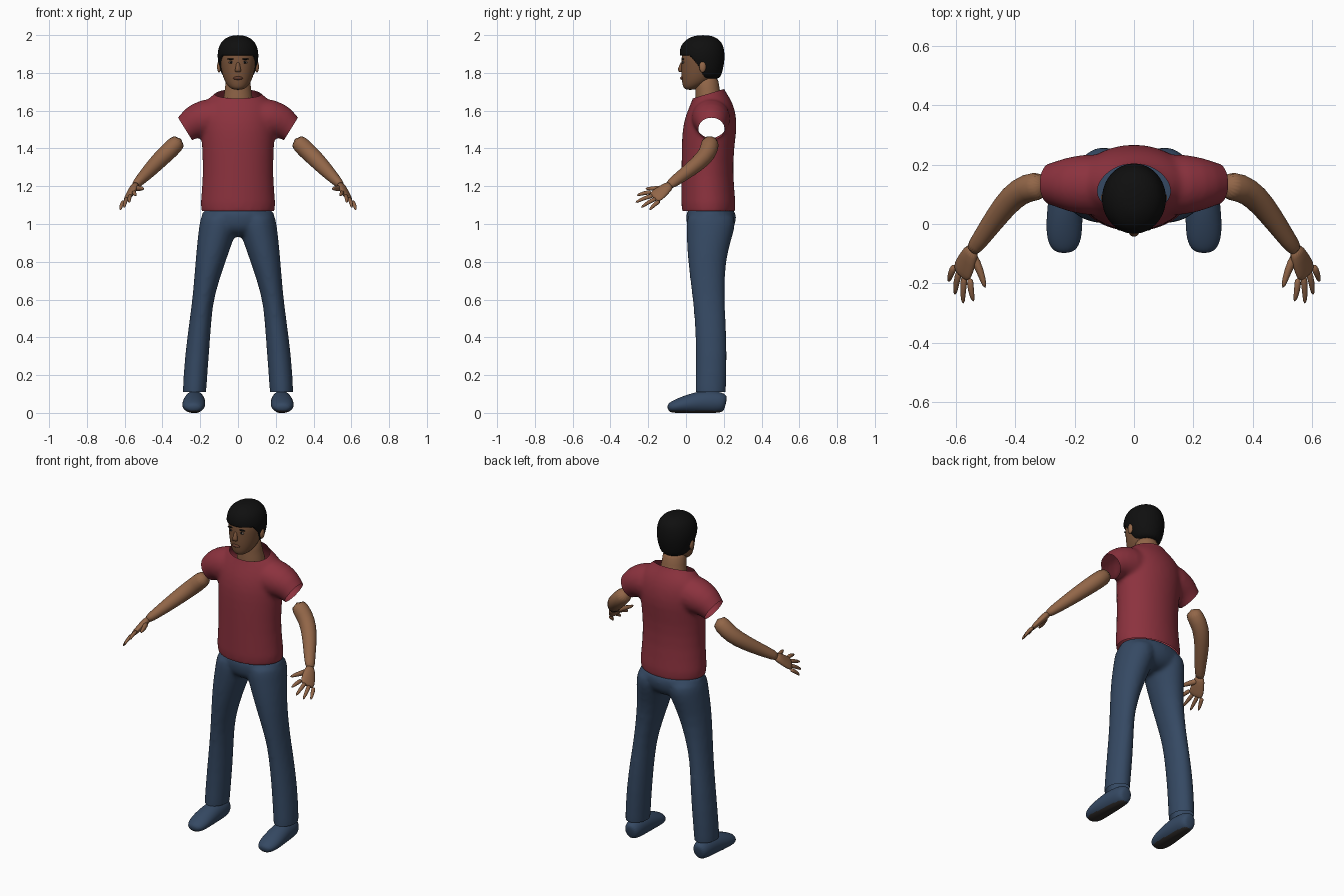
import bpy, bmesh, math
from mathutils import Vector

cube = bpy.data.objects.get("Cube")
if cube:
    bpy.data.objects.remove(cube, do_unlink=True)


def material(name, *srgb):
    col = [((c / 255 + 0.055) / 1.055) ** 2.4 for c in srgb] + [1]
    m = bpy.data.materials.new(name)
    m.use_nodes = True
    m.diffuse_color = col
    m.node_tree.nodes["Principled BSDF"].inputs["Base Color"].default_value = col
    return m


SKIN = material("skin", 146, 102, 72)
FACE = material("face_skin", 122, 84, 58)
SHIRT = material("red_cloth", 140, 50, 62)
DENIM = material("blue_denim", 53, 73, 99)
HAIR = material("black_hair", 15, 15, 15)
SOLE = material("dark_sole", 48, 44, 42)
EYE = material("eye_grey", 130, 115, 105)
LIP = material("lip_brown", 98, 60, 46)


def loft(bm, sections, side=None, flip=1, n=20):
    """Closed tube through (x, y, z, ru, rv); level rings unless a side axis is given."""
    pts = [Vector((s[0] * flip, s[1], s[2])) for s in sections]
    rings = []
    for i, (p, s) in enumerate(zip(pts, sections)):
        u, v = Vector((1, 0, 0)), Vector((0, 1, 0))
        if side:
            t = (pts[min(i + 1, len(pts) - 1)] - pts[max(i - 1, 0)]).normalized()
            u = Vector((side[0] * flip, side[1], side[2]))
            u = (u - t * u.dot(t)).normalized()
            v = t.cross(u)
        angles = [2 * math.pi * k / n for k in range(n)]
        rings.append([bm.verts.new(p + u * s[3] * math.cos(a) + v * s[4] * math.sin(a))
                      for a in angles])
    for a, b in zip(rings, rings[1:]):
        for k in range(n):
            bm.faces.new((a[k], a[(k + 1) % n], b[(k + 1) % n], b[k]))
    bm.faces.new(rings[0][::-1])
    bm.faces.new(rings[-1])


def finish(name, bm, mat, subdiv=1, voxel=0):
    """Turn the bmesh into a smooth object, fusing overlapping volumes if asked."""
    bmesh.ops.recalc_face_normals(bm, faces=bm.faces)
    mesh = bpy.data.meshes.new(name)
    bm.to_mesh(mesh)
    bm.free()
    ob = bpy.data.objects.new(name, mesh)
    bpy.context.collection.objects.link(ob)
    if subdiv:
        ob.modifiers.new("round", "SUBSURF").levels = subdiv
    if voxel:
        fuse = ob.modifiers.new("fuse", "REMESH")
        fuse.mode, fuse.voxel_size = "VOXEL", voxel
        blend = ob.modifiers.new("blend", "SMOOTH")
        blend.factor, blend.iterations = 0.5, 8
    dg = bpy.context.evaluated_depsgraph_get()
    ob.data = bpy.data.meshes.new_from_object(ob.evaluated_get(dg))
    ob.modifiers.clear()
    ob.data.materials.clear()
    ob.data.materials.append(mat)
    for p in ob.data.polygons:
        p.use_smooth = True
    return ob


def part(name, mat, sections, side=None, flip=1, subdiv=1):
    bm = bmesh.new()
    loft(bm, sections, side, flip)
    return finish(name, bm, mat, subdiv)


def blob(name, mat, centre, radii):
    bm = bmesh.new()
    bmesh.ops.create_uvsphere(bm, u_segments=16, v_segments=10, radius=1)
    for v in bm.verts:
        v.co = Vector(c + r * k for c, r, k in zip(centre, radii, v.co))
    return finish(name, bm, mat, 0)


def trim(ob, cuts):
    """Open the shell along planes; each cut is (point, normal, lowest z affected)."""
    bm = bmesh.new()
    bm.from_mesh(ob.data)
    for point, normal, floor in cuts:
        geom = [g for seq in (bm.verts, bm.edges) for g in seq
                if all(v.co.z > floor for v in getattr(g, "verts", [g]))]
        geom += [f for f in bm.faces if all(v.co.z > floor for v in f.verts)]
        bmesh.ops.bisect_plane(bm, geom=geom, plane_co=point, plane_no=normal,
                               clear_outer=True)
    bm.to_mesh(ob.data)
    bm.free()


SIDES = (("left", 1), ("right", -1))

# Shirt: hollow torso and short sleeves, open at hem, neck and cuffs
bm = bmesh.new()
loft(bm, [(0, y, z, rx, ry) for z, y, rx, ry in (
    (1.02, .12, .203, .147), (1.10, .12, .203, .147), (1.25, .112, .187, .138),
    (1.40, .115, .192, .14), (1.50, .125, .2, .147), (1.58, .132, .2, .135),
    (1.64, .137, .185, .112), (1.685, .132, .135, .09), (1.715, .125, .09, .075),
    (1.78, .12, .08, .07))])
for _, s in SIDES:
    loft(bm, [(.06, .13, 1.565, .11, .11), (.18, .133, 1.56, .104, .106),
              (.245, .135, 1.535, .085, .088), (.285, .135, 1.495, .066, .066),
              (.34, .135, 1.46, .064, .064)], (0, 1, 0), s)
shirt = finish("shirt", bm, SHIRT, 1, 0.011)
trim(shirt, [((s * .278, 0, 1.50), (s * .85, 0, -.53), 1.4) for _, s in SIDES]
     + [((0, .12, 1.69), (0, -.3, 1), 1.5), ((0, 0, 1.07), (0, 0, -1), 0)])

# Trousers: pelvis fused with two legs, open at the cuffs
bm = bmesh.new()
loft(bm, [(0, .13, .93, .1, .07), (0, .13, .97, .185, .125), (0, .134, 1.03, .2, .137),
          (0, .13, 1.10, .195, .132)])
for _, s in SIDES:
    loft(bm, [(.232, .13, .04, .063, .082), (.231, .13, .12, .063, .082),
              (.218, .136, .3, .065, .083), (.198, .128, .5, .058, .083),
              (.183, .118, .62, .057, .086), (.146, .109, .8, .08, .1),
              (.119, .122, .92, .097, .12), (.1, .133, 1.0, .105, .134),
              (.1, .13, 1.07, .095, .125)], None, s)
trousers = finish("trousers", bm, DENIM, 1, 0.011)
trim(trousers, [((0, 0, .11), (0, 0, -1), -1)])

for label, s in SIDES:
    # Shoe with a flat dark sole
    shoe = part(label + "_shoe", DENIM, [
        (.228, .212, .05, .025, .035), (.228, .195, .055, .05, .055),
        (.23, .1, .06, .057, .064), (.235, .0, .046, .063, .048),
        (.235, -.065, .032, .057, .034), (.235, -.098, .024, .03, .02)],
        (1, 0, 0), s, 2)
    shoe.data.materials.append(SOLE)
    for v in shoe.data.vertices:
        v.co.z = max(v.co.z, 0)
    for p in shoe.data.polygons:
        p.material_index = int(p.center.z < .012)

    # Bare arm from below the sleeve to the wrist
    part(label + "_arm", SKIN, [
        (.30, .13, 1.452, .05, .046), (.36, .124, 1.392, .048, .047),
        (.41, .092, 1.345, .045, .045), (.465, .022, 1.287, .038, .039),
        (.515, -.05, 1.235, .031, .029), (.55, -.095, 1.2, .027, .022)],
        (0, 1, 0), s)

    # Hand: flat palm, four spread fingers and a thumb
    across = (.055, .05, -.05)
    part(label + "_palm", SKIN, [
        (.54, -.078, 1.212, .026, .022), (.56, -.12, 1.178, .038, .019),
        (.576, -.155, 1.15, .045, .016), (.583, -.175, 1.137, .038, .011)], across, s)
    index, pinky = Vector((.552, -.18, 1.168)), Vector((.603, -.138, 1.122))
    tips = ((.54, -.262, 1.15), (.575, -.27, 1.112), (.603, -.24, 1.085),
            (.624, -.195, 1.072))
    for k, (finger, tip) in enumerate(zip(("index", "middle", "ring", "little"), tips)):
        root, tip = index.lerp(pinky, k / 3), Vector(tip)
        mid = root.lerp(tip, .5) + Vector((.004, -.002, .006))
        part(f"{label}_{finger}_finger", SKIN,
             [(*root, .013, .012), (*mid, .011, .01), (*tip, .006, .006)], across, s)
    part(label + "_thumb", SKIN, [
        (.545, -.1, 1.19, .018, .016), (.518, -.155, 1.188, .014, .013),
        (.5, -.218, 1.187, .007, .007)], across, s)

    # Ear, eye and brow
    blob(label + "_ear", SKIN, (s * .1, .088, 1.832), (.011, .018, .03))
    blob(label + "_eye", EYE, (s * .036, -.015, 1.856), (.015, .006, .006))
    blob(label + "_pupil", HAIR, (s * .036, -.0175, 1.856), (.007, .005, .006))
    blob(label + "_brow", HAIR, (s * .038, -.016, 1.873), (.021, .007, .004))

# Neck and head
part("neck", SKIN, [(0, .13, 1.60, .088, .08), (0, .122, 1.66, .08, .073),
                    (0, .113, 1.71, .069, .063), (0, .105, 1.80, .066, .068)])
part("head", FACE, [(0, y, z, rx, ry) for z, y, rx, ry in (
    (1.71, .022, .022, .022), (1.722, .03, .046, .046), (1.75, .055, .069, .077),
    (1.79, .07, .084, .096), (1.84, .077, .093, .103), (1.89, .08, .098, .106),
    (1.94, .082, .086, .09), (1.975, .085, .05, .05))], subdiv=2)
part("nose", FACE, [(0, -.018, 1.86, .009, .009), (0, -.026, 1.835, .011, .012),
                    (0, -.031, 1.813, .018, .015), (0, -.024, 1.803, .013, .01)])
blob("lips", LIP, (0, -.02, 1.772), (.026, .011, .009))

# Hair: a cap tucked under the skin below the hairline
hair = part("hair", HAIR, [(0, y, z, rx, ry) for z, y, rx, ry in (
    (1.762, .11, .066, .068), (1.80, .10, .092, .092), (1.85, .09, .106, .114),
    (1.90, .084, .112, .123), (1.95, .085, .1, .113), (1.98, .089, .075, .085),
    (2.0, .09, .033, .04))], subdiv=3)
for v in hair.data.vertices:
    y = v.co.y
    if y < .06:
        line = 1.888 - .045 * max(0, (y - .02) / .04)
    else:
        line = 1.843 - .09 * min(1, (y - .06) / .05)
    if v.co.z < line:
        v.co.x *= .75
        v.co.y = .08 + (y - .08) * .75
